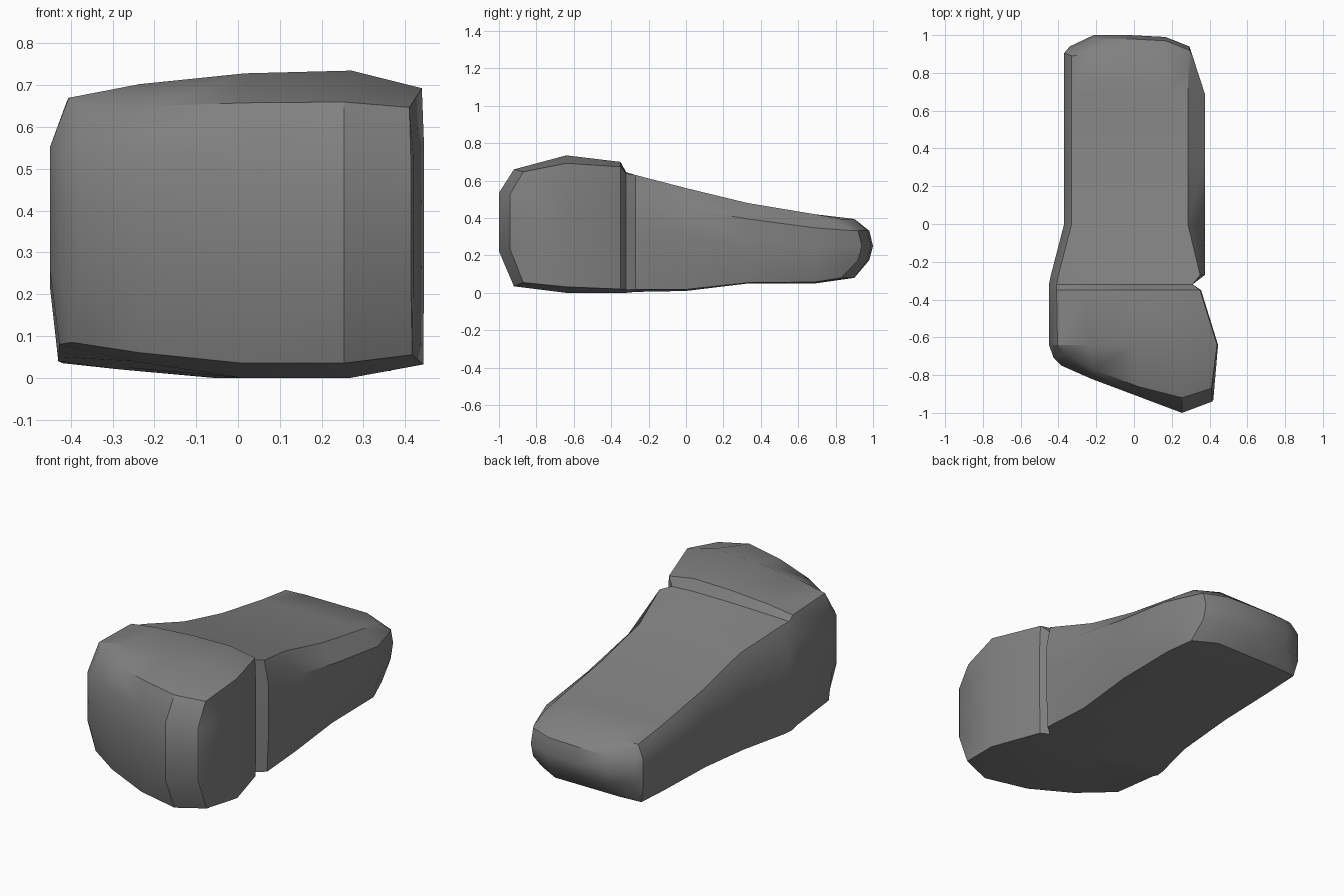
import bpy, bmesh, math

old = bpy.data.objects.get("Cube")
if old:
    bpy.data.objects.remove(old, do_unlink=True)


def flat_material(name, colour):
    mat = bpy.data.materials.new(name)
    mat.use_nodes = True
    mat.diffuse_color = colour
    mat.node_tree.nodes["Principled BSDF"].inputs["Base Color"].default_value = colour
    return mat


def lerp(a, b, t):
    return a + (b - a) * t


COLUMNS = (0, .2, .5, .8, 1)       # across the top and bottom
SIDE_ROWS = (.8, .54, .3)          # down each flank
TOP_DROP = (1, .5, .1, 0, .65)
BOTTOM_RISE = (1, .5, 0, 0, .4)
LEVEL = (0, 0, 0, 0, 0)
FRONT_EDGE = (.19, .1, .01, -.05, 0)
BACK_EDGE = (0, .01, .01, .01, -.06)

bm = bmesh.new()


def section(y, low_in, low_out, high_in, high_out, top, bottom, drop, rise,
            skew=LEVEL, low_y=0, high_y=0):
    """One cross-section: top columns, one flank, bottom columns, other flank."""
    tops, bottoms = [], []
    for t, d, r, s in zip(COLUMNS, TOP_DROP, BOTTOM_RISE, skew):
        x = lerp(low_in, high_in, t)
        tops.append(bm.verts.new((x, y + s, top - drop * d)))
        x = lerp(lerp(low_in, low_out, .5), lerp(high_in, high_out, .7), t)
        bottoms.append(bm.verts.new((x, y + s, bottom + rise * r)))
    flanks = []
    for x, dy, i in ((low_out, low_y, 0), (high_out, high_y, -1)):
        flanks.append([bm.verts.new((x, y + dy, lerp(bottoms[i].co.z, tops[i].co.z, t)))
                       for t in SIDE_ROWS])
    return tops, bottoms, flanks[0], flanks[1]


def ring(sec):
    tops, bottoms, low, high = sec
    return tops + high + bottoms[::-1] + low[::-1]


def close_end(sec, ys, bulge):
    """Rounded end made of a small grid between the top and bottom edges."""
    tops, bottoms, low, high = sec
    rows = []
    for k, t in enumerate(SIDE_ROWS):
        inner = [bm.verts.new((lerp(b.co.x, a.co.x, .5),
                               y + (bulge if k == 1 else 0),
                               lerp(b.co.z, a.co.z, t)))
                 for a, b, y in zip(tops, bottoms, ys)]
        rows.append([low[k]] + inner + [high[k]])
    for upper, lower in zip(rows, rows[1:]):
        for i in range(len(upper) - 1):
            bm.faces.new((upper[i], upper[i + 1], lower[i + 1], lower[i]))
    for edge, row in ((tops, rows[0]), (bottoms, rows[-1])):
        for i in range(len(edge) - 1):
            bm.faces.new((edge[i], edge[i + 1], row[i + 2], row[i + 1]))
        bm.faces.new((edge[0], row[1], row[0]))
        bm.faces.new((edge[-1], row[-1], row[-2]))


# Broad front block, crease, then the tapering body
sections = [
    section(-.87, -.37, -.425, .41, .42, .66, .035, .02, .05, FRONT_EDGE, .16, -.06),
    section(-.64, -.405, -.45, .44, .445, .735, 0, .065, .08),
    section(-.35, -.41, -.45, .35, .355, .70, 0, .04, .05),
    section(-.32, -.41, -.45, .31, .31, .645, 0, .01, .04),
    section(-.27, -.4, -.44, .35, .375, .63, .005, 0, .03),
    section(0, -.33, -.37, .285, .375, .56, .01, 0, .02),
    section(.33, -.33, -.37, .285, .375, .48, .05, 0, .01),
    section(.69, -.33, -.37, .285, .375, .42, .05, 0, .02),
    section(.89, -.33, -.37, .285, .31, .395, .08, 0, 0, BACK_EDGE, .015, 0),
]
for first, second in zip(map(ring, sections), map(ring, sections[1:])):
    for i in range(len(first)):
        j = (i + 1) % len(first)
        bm.faces.new((first[i], first[j], second[j], second[i]))

close_end(sections[0], (-.75, -.82, -.91, -1, -.94), 0)
close_end(sections[-1], (.92, .98, .98, .97, .92), .02)
bmesh.ops.recalc_face_normals(bm, faces=bm.faces)

mesh = bpy.data.meshes.new("body")
bm.to_mesh(mesh)
bm.free()
body = bpy.data.objects.new("body", mesh)
bpy.context.collection.objects.link(body)
mesh.materials.append(flat_material("dark_grey", (.22, .22, .22, 1)))

# Soft surfaces with crisp ridges
bpy.ops.object.select_all(action="DESELECT")
body.select_set(True)
bpy.context.view_layer.objects.active = body
bpy.ops.object.shade_smooth_by_angle(angle=math.radians(32))
